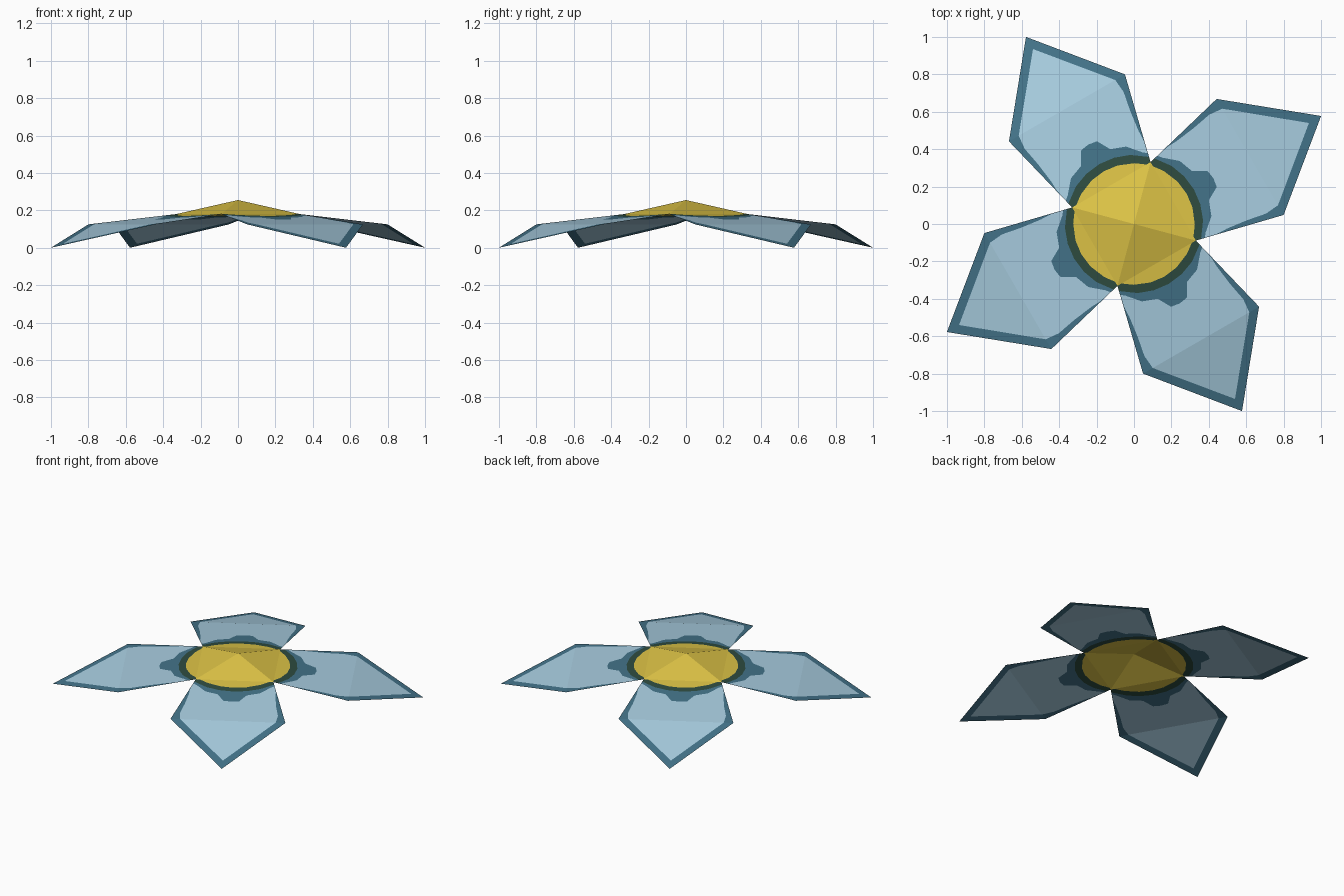
import bpy, bmesh, math
from mathutils import Matrix

if "Cube" in bpy.data.objects:
    bpy.data.objects.remove(bpy.data.objects["Cube"])


def material(name, r, g, b):
    def lin(c):
        c /= 255
        return c / 12.92 if c <= 0.04045 else ((c + 0.055) / 1.055) ** 2.4
    m = bpy.data.materials.new(name)
    m.diffuse_color = (lin(r), lin(g), lin(b), 1)
    m.use_nodes = True
    m.node_tree.nodes["Principled BSDF"].inputs["Base Color"].default_value = m.diffuse_color
    return m


MATS = [material("pale_blue", 168, 205, 224), material("teal", 67, 115, 137),
        material("yellow", 222, 196, 70), material("dark_olive", 46, 76, 64)]
BLUE, TEAL, YELLOW, OLIVE = range(4)

BASE, FOLD, TIP = 0.242, 0.717, 1.155      # distances along the petal


def height(u):
    # petal droops gently to the fold, then steeply to the tip
    if u <= FOLD:
        return 0.18 - 0.055 * (u - BASE) / (FOLD - BASE)
    return 0.125 * (TIP - u) / (TIP - FOLD)


def make_object(name, bm):
    bmesh.ops.remove_doubles(bm, verts=bm.verts, dist=1e-4)
    bm.normal_update()
    for f in bm.faces:
        if f.normal.z < 0:
            f.normal_flip()
    me = bpy.data.meshes.new(name)
    bm.to_mesh(me)
    bm.free()
    for m in MATS:
        me.materials.append(m)
    ob = bpy.data.objects.new(name, me)
    bpy.context.collection.objects.link(ob)
    return ob


# colour boundaries across half a petal (along, across), centre line outwards
yellow_rim = [(.325, 0), (.315, .08), (.28, .165), (BASE, .217)]
olive_rim = [(.37, 0), (.36, .085), (.33, .167), (.27, .249)]
patch_rim = [(.49, 0), (.482, .05), (.41, .09), (.38, .17), (.31, .23), (.29, .2537)]
side_rim = [(.365, .268), (.42, .27), (.535, .285), (.64, .305), (FOLD, .298)]

REGIONS = [
    (YELLOW, [(BASE, 0)] + yellow_rim),
    (OLIVE, yellow_rim + [(BASE, BASE)] + olive_rim[::-1]),
    (TEAL, olive_rim + patch_rim[::-1]),
    (BLUE, patch_rim + side_rim + [(FOLD, 0)]),
    (TEAL, patch_rim[-1:] + side_rim + [(FOLD, .358)]),
    (BLUE, [(FOLD, 0), (1.08, 0), (FOLD, .298)]),
    (TEAL, [(1.08, 0), (TIP, 0), (FOLD, .358), (FOLD, .298)]),
]

# four petals
for i in range(4):
    bm = bmesh.new()
    turn = Matrix.Rotation(math.radians(30 + 90 * i), 4, 'Z')
    for mat, outline in REGIONS:
        for side in (1, -1):
            f = bm.faces.new([bm.verts.new((u, side * v, height(u))) for u, v in outline])
            f.material_index = mat
    bm.transform(turn)
    make_object(f"petal_{i + 1}", bm)

# flower centre: low four-sided pyramid
bm = bmesh.new()
corners = []
for i in range(4):
    a = math.radians(75 + 90 * i)
    r = BASE * math.sqrt(2)
    corners.append(bm.verts.new((r * math.cos(a), r * math.sin(a), 0.18)))
apex = bm.verts.new((0, 0, 0.255))
for i in range(4):
    f = bm.faces.new((corners[i], corners[(i + 1) % 4], apex))
    f.material_index = YELLOW
make_object("flower_centre", bm)
